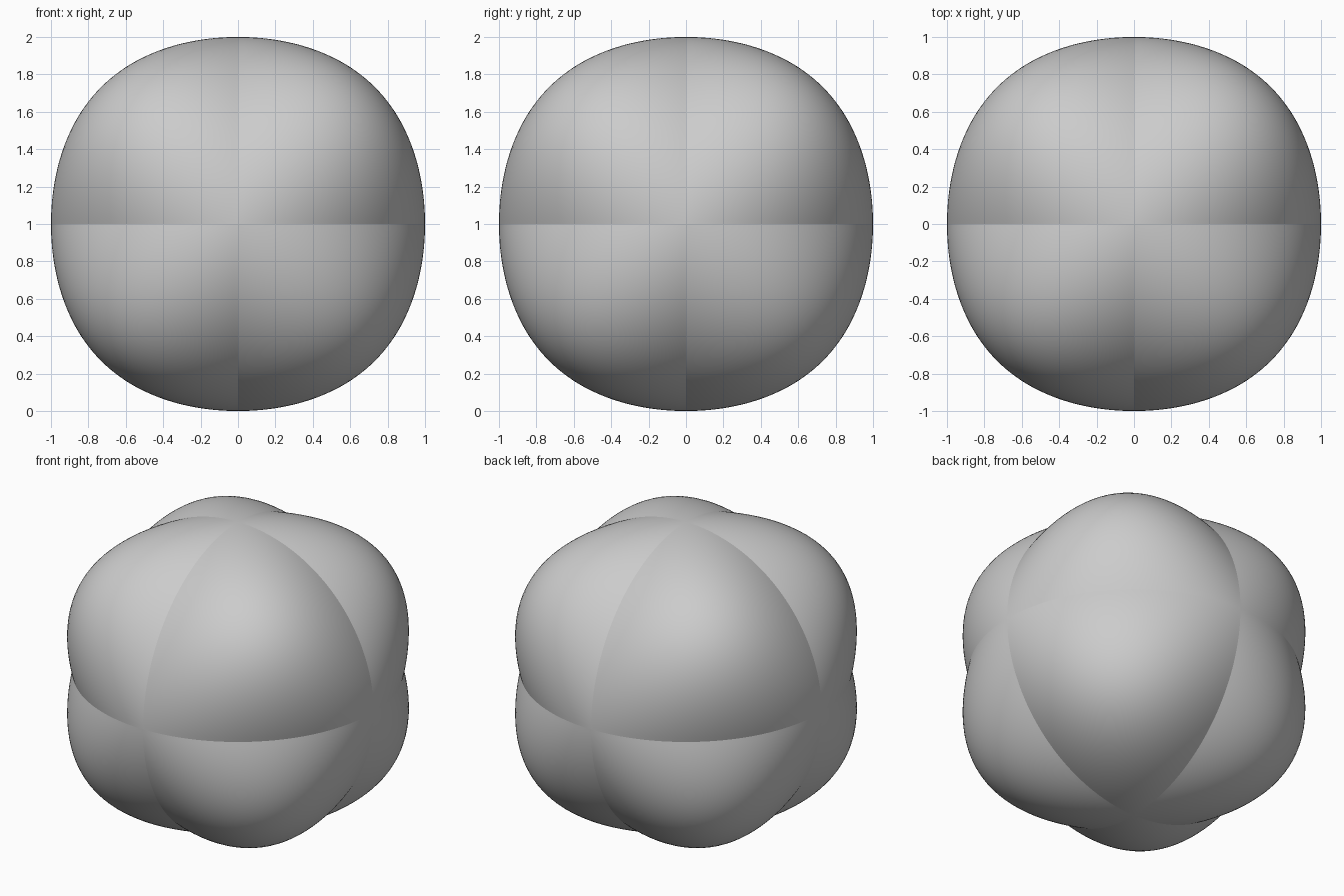
import bpy, bmesh
from math import sqrt
from mathutils import Vector

if "Cube" in bpy.data.objects:
    bpy.data.objects.remove(bpy.data.objects["Cube"])

CUTS = 47      # subdivision of each octant
BULGE = 1.0    # x^2 + y^2 + z^2 - BULGE*|xyz| = 1


def lobed_point(v):
    """Push a direction out to the eight-lobed surface."""
    d = v.normalized()
    q = BULGE * abs(d.x * d.y * d.z)
    r = 1.0
    for _ in range(20):
        r = sqrt(1 / (1 - q * r))
    return d * r


# Octahedron: its edges become the creases in the coordinate planes
bm = bmesh.new()
axes = {(a, s): bm.verts.new([s if i == a else 0 for i in range(3)])
        for a in range(3) for s in (-1, 1)}
for sx in (-1, 1):
    for sy in (-1, 1):
        for sz in (-1, 1):
            tri = [axes[0, sx], axes[1, sy], axes[2, sz]]
            bm.faces.new(tri if sx * sy * sz > 0 else tri[::-1])
bmesh.ops.subdivide_edges(bm, edges=bm.edges[:], cuts=CUTS, use_grid_fill=True)
bmesh.ops.triangulate(bm, faces=bm.faces[:])

# Bulging lobes
for v in bm.verts:
    v.co = lobed_point(v.co)

# Smooth lobes with sharp creases between them
for f in bm.faces:
    f.smooth = True
for e in bm.edges:
    a, b = (v.co for v in e.verts)
    e.smooth = not any(abs(a[i]) < 1e-5 and abs(b[i]) < 1e-5 for i in range(3))

# Stand it on the ground
bmesh.ops.translate(bm, verts=bm.verts[:], vec=Vector((0, 0, 1)))
mesh = bpy.data.meshes.new("lobed_ball")
bm.to_mesh(mesh)
bm.free()
bpy.context.collection.objects.link(bpy.data.objects.new("lobed_ball", mesh))
